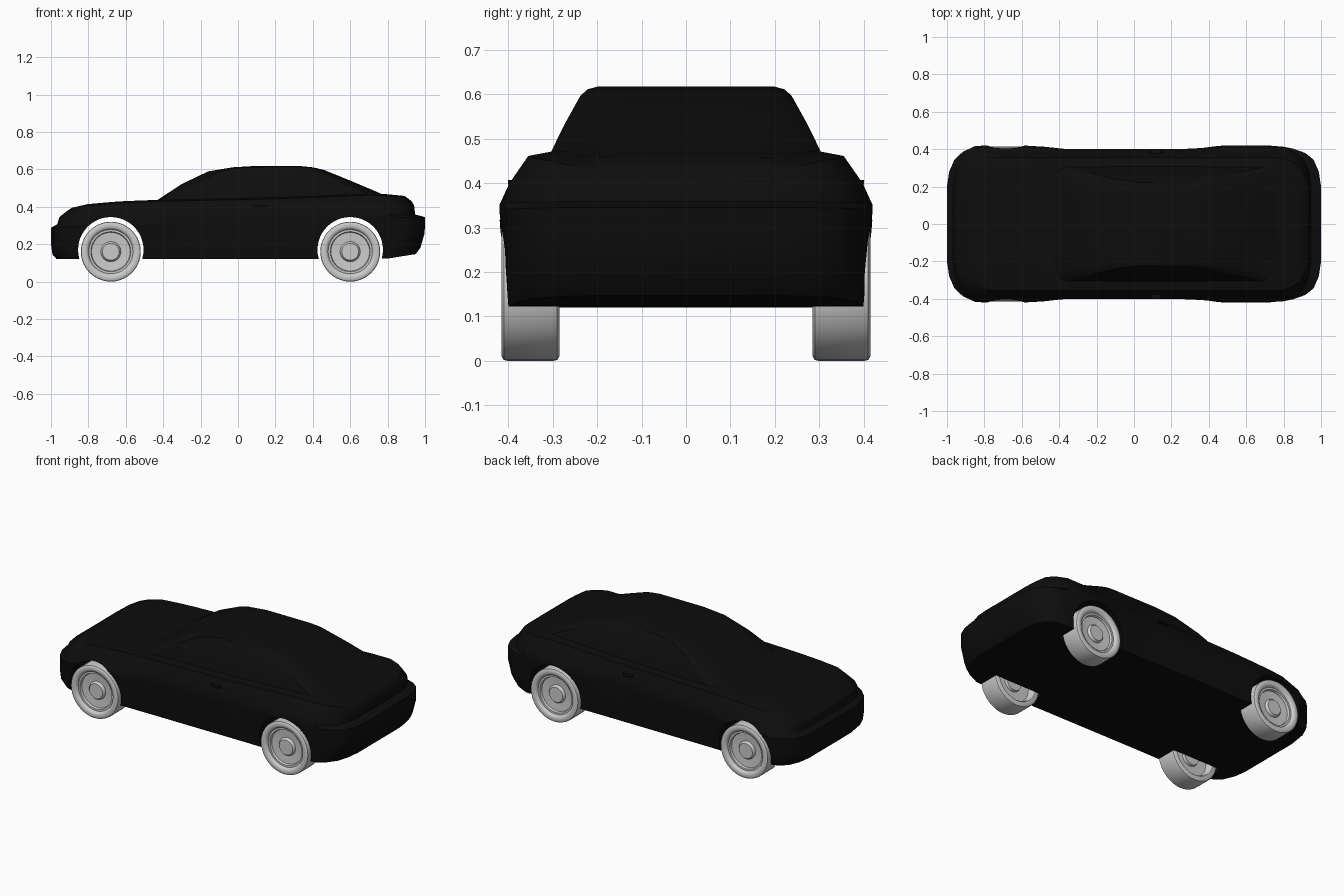
import bpy, bmesh, math
from mathutils import Matrix

if "Cube" in bpy.data.objects:
    bpy.data.objects.remove(bpy.data.objects["Cube"])

WHEEL_X = (-0.68, 0.60)
CORNER = [(0.0, 0.5), (0.012, 0.70), (0.04, 0.86), (0.085, 0.95), (0.15, 1.0)]

black = bpy.data.materials.new("black_paint")
black.diffuse_color = (0.004, 0.004, 0.004, 1)
black.use_nodes = True
black.node_tree.nodes["Principled BSDF"].inputs["Base Color"].default_value = black.diffuse_color


def to_object(name, bm):
    bmesh.ops.recalc_face_normals(bm, faces=bm.faces)
    me = bpy.data.meshes.new(name)
    bm.to_mesh(me)
    bm.free()
    ob = bpy.data.objects.new(name, me)
    bpy.context.collection.objects.link(ob)
    return ob


def smooth(ob, deg):
    bpy.ops.object.select_all(action='DESELECT')
    ob.select_set(True)
    bpy.context.view_layer.objects.active = ob
    bpy.ops.object.shade_smooth_by_angle(angle=math.radians(deg))


def curve(points, x):
    if x <= points[0][0]:
        return points[0][1]
    for (x0, z0), (x1, z1) in zip(points, points[1:]):
        if x <= x1:
            return z0 + (z1 - z0) * (x - x0) / (x1 - x0)
    return points[-1][1]


def fender(x):
    return max(max(0, 1 - ((x - c) / 0.26) ** 4) for c in WHEEL_X)


def loft(name, levels, corner_scale=1.0, sides=14):
    """Stack rounded outlines: (front x, rear x, half width, fender bulge, z profile)."""
    bm = bmesh.new()
    rings = []
    for xf, xr, w, bulge, zs in levels:
        half = [(xf + d * corner_scale, f) for d, f in CORNER]
        a, b = half[-1][0], xr - CORNER[-1][0] * corner_scale
        half += [(a + (b - a) * i / sides, 1.0) for i in range(1, sides)]
        half += [(xr - d * corner_scale, f) for d, f in reversed(CORNER)]
        pts = [(x, f * (w + bulge * fender(x)), curve(zs, x)) for x, f in half]
        pts += [(x, -y, z) for x, y, z in reversed(pts)]
        rings.append([bm.verts.new(p) for p in pts])
    n = len(rings[0])
    for lo, hi in zip(rings, rings[1:]):
        for i in range(n):
            j = (i + 1) % n
            bm.faces.new((lo[i], lo[j], hi[j], hi[i]))
    for ring in (rings[0], rings[-1]):
        for i in range(n // 2 - 1):
            bm.faces.new((ring[i], ring[i + 1], ring[n - 2 - i], ring[n - 1 - i]))
    return to_object(name, bm)


def boolean(ob, other, op):
    mod = ob.modifiers.new("cut", 'BOOLEAN')
    mod.operation, mod.object, mod.solver = op, other, 'EXACT'
    bpy.context.view_layer.objects.active = ob
    bpy.ops.object.modifier_apply(modifier=mod.name)
    bpy.data.objects.remove(other, do_unlink=True)


# Lower body: sill, bumpers, shoulder, bonnet and boot
deck = [(-0.93, 0.375), (-0.90, 0.392), (-0.8, 0.415), (-0.62, 0.43), (-0.43, 0.437),
        (0.2, 0.45), (0.75, 0.472), (0.89, 0.458), (0.935, 0.435)]
edge = [(x, z - 0.008) for x, z in deck]
body = loft("car_body", [
    (-0.97, 0.95, 0.398, 0.002, [(0.78, 0.12), (0.95, 0.147)]),
    (-0.992, 0.975, 0.40, 0.003, [(0.75, 0.145), (0.97, 0.18)]),
    (-1.0, 0.998, 0.40, 0.010, [(-1, 0.20), (1, 0.26)]),
    (-1.0, 1.0, 0.40, 0.020, [(-1, 0.288), (1, 0.345)]),
    (-0.967, 0.947, 0.40, 0.020, [(-1, 0.305), (1, 0.36)]),
    (-0.955, 0.942, 0.393, 0.006, [(-0.95, 0.345), (0.94, 0.405)]),
    (-0.92, 0.928, 0.355, 0.0, edge),
    (-0.89, 0.89, 0.30, 0.0, deck)])

# Cabin: sloping screens, tapered sides and roof
cabin = loft("cabin", [
    (-0.47, 0.82, 0.315, 0, [(-0.47, 0.41), (0.82, 0.443)]),
    (-0.43, 0.765, 0.305, 0, [(-0.43, 0.437), (0.77, 0.47)]),
    (-0.30, 0.61, 0.272, 0, [(-0.3, 0.522), (0.61, 0.536)]),
    (-0.16, 0.46, 0.238, 0, [(-0.16, 0.589), (0.46, 0.597)]),
    (-0.03, 0.40, 0.222, 0, [(0, 0.611)]),
    (0.07, 0.34, 0.20, 0, [(0, 0.617)])], 0.45)
boolean(body, cabin, 'UNION')

# Wheel arches
for x in WHEEL_X:
    for s in (-1, 1):
        bm = bmesh.new()
        m = Matrix.Translation((x, s * 0.385, 0.17)) @ Matrix.Rotation(math.pi / 2, 4, 'X')
        bmesh.ops.create_cone(bm, cap_ends=True, segments=48, radius1=0.175,
                              radius2=0.175, depth=0.23, matrix=m)
        boolean(body, to_object("arch_cutter", bm), 'DIFFERENCE')

# The inner walls of the arches are open to the hollow body
bm = bmesh.new()
bm.from_mesh(body.data)
walls = [f for f in bm.faces if abs(f.normal.y) > 0.99
         and all(abs(abs(v.co.y) - 0.27) < 0.002 for v in f.verts)]
bmesh.ops.delete(bm, geom=walls, context='FACES')
for f in bm.faces:
    f.material_index = 0
bm.to_mesh(body.data)
bm.free()
body.data.materials.clear()
body.data.materials.append(black)
smooth(body, 28)

# Door handles
for s, side in ((-1, "right"), (1, "left")):
    bm = bmesh.new()
    bmesh.ops.create_cube(bm, size=1)
    bmesh.ops.scale(bm, vec=(0.07, 0.03, 0.01), verts=bm.verts)
    bmesh.ops.translate(bm, vec=(0.12, s * 0.386, 0.402), verts=bm.verts)
    bmesh.ops.bevel(bm, geom=[e for e in bm.edges if abs(e.verts[0].co.z - e.verts[1].co.z) > 0.005],
                    offset=0.012, segments=2, affect='EDGES')
    handle = to_object("door_handle_" + side, bm)
    handle.data.materials.append(black)

# Wheels: turned profile (radius, distance outward)
PROFILE = [(0, 0.046), (0.045, 0.046), (0.052, 0.038), (0.054, 0.03), (0.103, 0.034),
           (0.107, 0.048), (0.118, 0.048), (0.122, 0.058), (0.130, 0.064), (0.150, 0.065),
           (0.158, 0.060), (0.16, 0.052), (0.16, -0.052), (0.158, -0.060), (0.150, -0.065),
           (0.130, -0.064), (0.122, -0.055), (0.115, -0.02), (0.054, -0.02),
           (0.050, -0.036), (0, -0.036)]
for x, end in zip(WHEEL_X, ("front", "rear")):
    for s, side in ((-1, "right"), (1, "left")):
        bm = bmesh.new()
        vs = [bm.verts.new((r, s * d, 0)) for r, d in PROFILE]
        es = [bm.edges.new(p) for p in zip(vs, vs[1:])]
        bmesh.ops.spin(bm, geom=vs + es, cent=(0, 0, 0), axis=(0, 1, 0),
                       angle=2 * math.pi, steps=40, use_duplicate=False)
        bmesh.ops.remove_doubles(bm, verts=bm.verts, dist=1e-5)
        wheel = to_object(f"wheel_{end}_{side}", bm)
        wheel.location = (x, s * 0.35, 0.16)
        smooth(wheel, 35)
